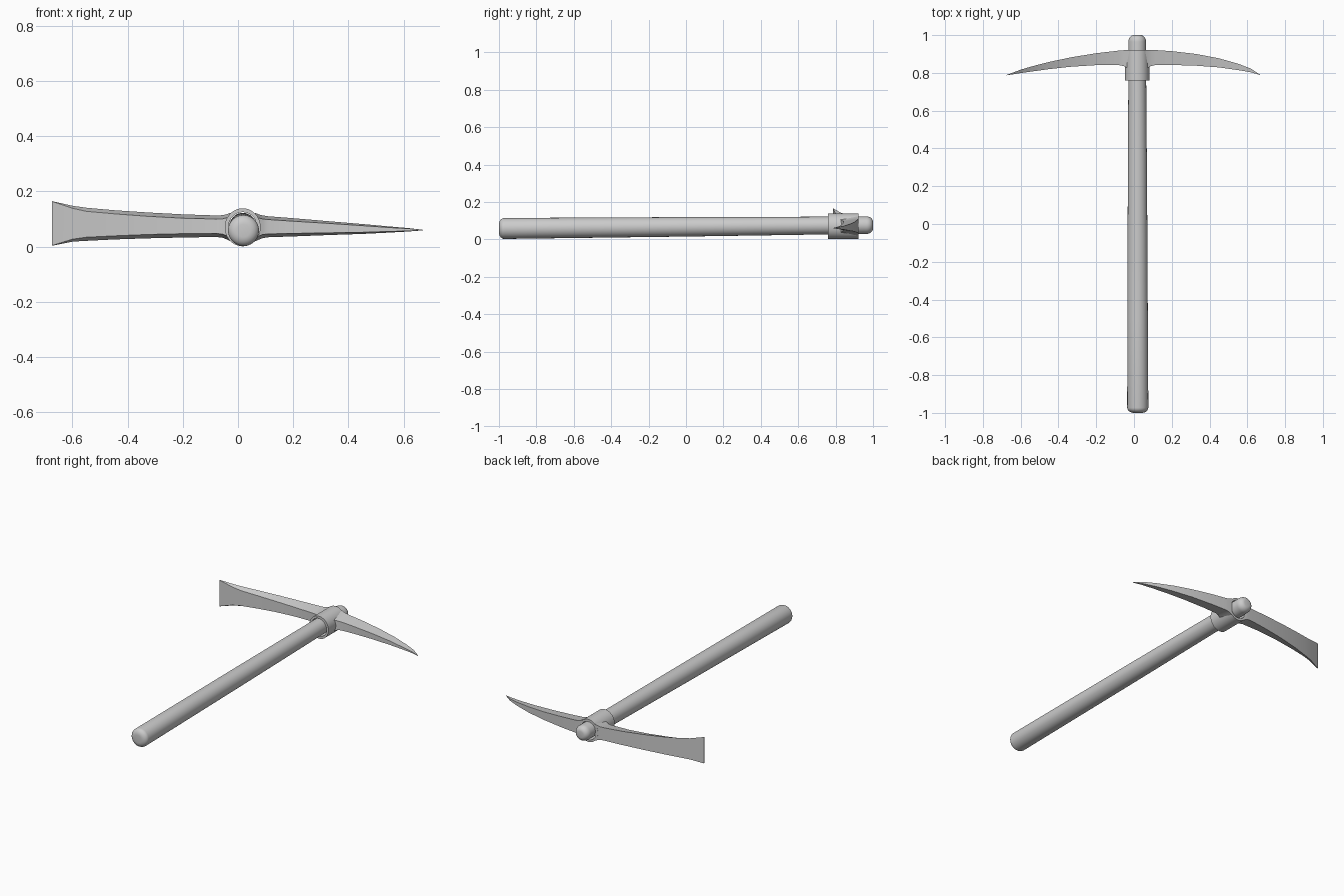
import bpy, bmesh, math


def loft(name, rings, closed=False, angle=35):
    """Skin a series of equal-sized point rings; cap the ends unless closed."""
    bm = bmesh.new()
    loops = [[bm.verts.new(p) for p in ring] for ring in rings]
    n = len(loops[0])
    pairs = list(zip(loops, loops[1:])) + ([(loops[-1], loops[0])] if closed else [])
    for a, b in pairs:
        for i in range(n):
            j = (i + 1) % n
            bm.faces.new((a[i], a[j], b[j], b[i]))
    if not closed:
        bm.faces.new(loops[0])
        bm.faces.new(loops[-1])
    bmesh.ops.remove_doubles(bm, verts=bm.verts, dist=1e-5)
    bmesh.ops.recalc_face_normals(bm, faces=bm.faces)
    me = bpy.data.meshes.new(name)
    bm.to_mesh(me)
    bm.free()
    ob = bpy.data.objects.new(name, me)
    bpy.context.collection.objects.link(ob)
    bpy.ops.object.select_all(action='DESELECT')
    ob.select_set(True)
    bpy.context.view_layer.objects.active = ob
    bpy.ops.object.shade_smooth_by_angle(angle=math.radians(angle))
    return ob


def ellipse(x, y, z, rx, rz, n=40):
    return [(x + rx * math.cos(2 * math.pi * i / n), y,
             z + rz * math.sin(2 * math.pi * i / n)) for i in range(n)]


# Handle: tapered shaft, slightly tilted, with rounded ends
def shaft(y, r):
    t = (y + 1) / 2
    return ellipse(0.02 - 0.003 * t, y, 0.058 + 0.018 * t, r, r)


rings = []
for k in range(7):
    a = math.radians(4 + 86 * k / 6)
    rings.append(shaft(-0.972 - 0.028 * math.cos(a), 0.021 + 0.035 * math.sin(a)))
rings += [shaft(-0.5, 0.054), shaft(0.0, 0.052), shaft(0.5, 0.049), shaft(0.8, 0.047)]
for k in range(7):
    a = math.radians(90 - 86 * k / 6)
    rings.append(shaft(0.965 + 0.035 * math.cos(a), 0.017 + 0.03 * math.sin(a)))
loft("handle", rings)

# Collar: hollow sleeve around the shaft
cx, cz = 0.017, 0.07
loft("collar", [ellipse(cx, 0.76, cz, 0.065, 0.069), ellipse(cx, 0.922, cz, 0.065, 0.069),
                ellipse(cx, 0.922, cz, 0.052, 0.055), ellipse(cx, 0.76, cz, 0.052, 0.055)],
     closed=True)


# Head arms: trapezoid sections (x, front y, back y, centre z, front half height, back half height)
def arm(name, sections):
    loft(name, [[(x, yf, z - hf), (x, yf, z + hf), (x, yb, z + hb), (x, yb, z - hb)]
                for x, yf, yb, z, hf, hb in sections], angle=25)


arm("adze_blade", [
    (-0.675, 0.787, 0.789, 0.084, 0.080, 0.081),
    (-0.60, 0.799, 0.817, 0.083, 0.056, 0.065),
    (-0.55, 0.806, 0.832, 0.081, 0.047, 0.060),
    (-0.45, 0.820, 0.858, 0.079, 0.040, 0.053),
    (-0.33, 0.833, 0.883, 0.077, 0.033, 0.047),
    (-0.20, 0.841, 0.904, 0.075, 0.028, 0.042),
    (-0.08, 0.841, 0.918, 0.074, 0.026, 0.039),
    (-0.055, 0.836, 0.920, 0.073, 0.028, 0.041),
    (-0.04, 0.828, 0.921, 0.072, 0.033, 0.046),
    (-0.027, 0.822, 0.921, 0.071, 0.038, 0.052),
])
arm("pick_spike", [
    (0.67, 0.788, 0.789, 0.060, 0.001, 0.001),
    (0.62, 0.803, 0.822, 0.061, 0.004, 0.006),
    (0.55, 0.815, 0.849, 0.062, 0.007, 0.011),
    (0.45, 0.829, 0.877, 0.064, 0.012, 0.018),
    (0.33, 0.838, 0.900, 0.067, 0.017, 0.025),
    (0.20, 0.842, 0.915, 0.070, 0.022, 0.033),
    (0.11, 0.841, 0.921, 0.072, 0.026, 0.038),
    (0.09, 0.836, 0.922, 0.072, 0.028, 0.041),
    (0.075, 0.828, 0.922, 0.071, 0.033, 0.046),
    (0.061, 0.822, 0.922, 0.071, 0.038, 0.052),
])
